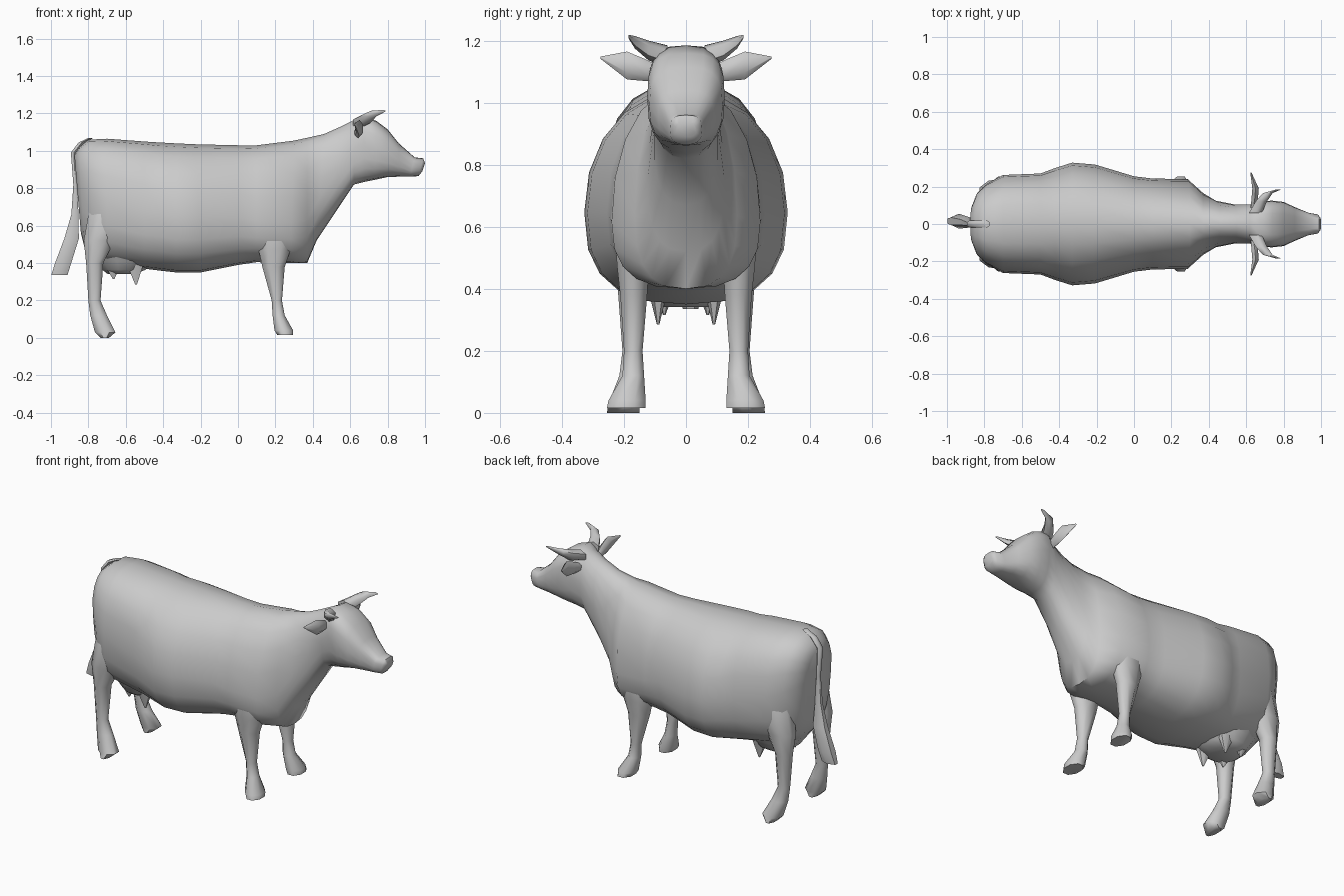
import bpy, math
from mathutils import Vector


def make_loft(name, rings, mirror=False, angle=60):
    # Skin a list of equal-sized rings, cap both ends, optionally mirror left/right
    n = len(rings[0])
    verts = [p for r in rings for p in r]
    faces = [(i * n + j, i * n + (j + 1) % n, (i + 1) * n + (j + 1) % n, (i + 1) * n + j)
             for i in range(len(rings) - 1) for j in range(n)]
    faces += [tuple(reversed(range(n))), tuple(range(len(verts) - n, len(verts)))]
    mesh = bpy.data.meshes.new(name)
    mesh.from_pydata(verts, [], faces)
    ob = bpy.data.objects.new(name, mesh)
    bpy.context.collection.objects.link(ob)
    for o in bpy.context.selected_objects:
        o.select_set(False)
    bpy.context.view_layer.objects.active = ob
    ob.select_set(True)
    bpy.ops.object.mode_set(mode='EDIT')
    bpy.ops.mesh.select_all(action='SELECT')
    bpy.ops.mesh.normals_make_consistent(inside=False)
    bpy.ops.object.mode_set(mode='OBJECT')
    bpy.ops.object.shade_smooth_by_angle(angle=math.radians(angle))
    if mirror:
        mod = ob.modifiers.new("mirror", 'MIRROR')
        mod.use_axis = (False, True, False)
        mod.use_mirror_merge = False
    return ob


def power(c, p):
    return math.copysign(abs(c) ** (2 / p), c)


def section(xt, zt, xb, zb, w, f, p=2.1, n=20):
    # Slanted egg section between a top and a bottom point; widest at fraction f
    top, bot = Vector((xt, 0, zt)), Vector((xb, 0, zb))
    mid = bot.lerp(top, f)
    ring = []
    for k in range(n):
        a = 2 * math.pi * k / n
        s = math.sin(a)
        q = p if s > 0 else 2.6
        end = top if s > 0 else bot
        ring.append(mid + (end - mid) * abs(power(s, q)) + Vector((0, w * power(math.cos(a), q), 0)))
    return ring


def oval(c, rx, r2, axis, n=8):
    # Oval ring spanned by x and either y or z
    return [Vector(c) + Vector((rx * math.cos(t), 0, 0)) + axis * r2 * math.sin(t)
            for t in (2 * math.pi * (k + .5) / n for k in range(n))]


Y, Z = Vector((0, 1, 0)), Vector((0, 0, 1))

# Trunk, neck and head: top x,z / bottom x,z / half width / height of widest point
rump = [(-.875, .98, -.84, .56, .10, .6), (-.85, 1.02, -.82, .48, .165, .6),
        (-.80, 1.06, -.77, .43, .215, .55), (-.70, 1.065, -.70, .40, .262, .5),
        (-.50, 1.05, -.50, .37, .27, .45)]
belly = [(-.42, 1.045, -.42, .36, .30, .45), (-.33, 1.04, -.33, .35, .328, .43),
         (-.22, 1.035, -.20, .35, .318, .43), (0, 1.03, 0, .39, .255, .4),
         (.10, 1.03, .10, .405, .243, .35), (.30, 1.055, .28, .40, .24, .33),
         (.37, 1.07, .37, .40, .165, .35), (.46, 1.09, .42, .52, .125, .4),
         (.55, 1.13, .52, .67, .105, .5), (.62, 1.165, .62, .82, .105, .55)]
head = [(.67, 1.185, .68, .835, .12, .6), (.74, 1.16, .73, .845, .125, .55),
        (.80, 1.115, .80, .86, .118, .5), (.86, 1.04, .86, .862, .09, .5),
        (.945, .965, .92, .862, .06, .5), (.99, .96, .965, .865, .052, .5),
        (1.0, .935, .985, .89, .035, .5)]
make_loft("body", [section(*s, p=2.5) for s in rump] + [section(*s) for s in belly]
          + [section(*s, p=3) for s in head])


# Legs: x range, y range, height
def leg(name, levels):
    make_loft(name, [oval(((a + b) / 2, (c + d) / 2, z), (b - a) / 2 * 1.08, (d - c) / 2 * 1.08, Y)
                     for a, b, c, d, z in levels], mirror=True)


leg("front_leg", [(.10, .27, .09, .19, .78), (.09, .30, .11, .232, .60), (.11, .28, .12, .222, .47),
                  (.13, .25, .125, .212, .38), (.18, .235, .14, .20, .20), (.185, .25, .135, .205, .12),
                  (.195, .295, .13, .25, .04), (.21, .295, .13, .255, .015)])
leg("hind_leg", [(-.77, -.58, .06, .18, .82), (-.80, -.58, .09, .238, .66), (-.825, -.66, .11, .232, .52),
                 (-.812, -.72, .13, .22, .40), (-.80, -.735, .15, .205, .20),
                 (-.79, -.70, .15, .215, .12), (-.765, -.655, .15, .25, .03), (-.735, -.69, .15, .255, 0)])

# Horns and ears: centre, x radius, z radius
make_loft("horn", [oval(c, rx, rz, Z, 6) for c, rx, rz in [
    ((.65, .06, 1.15), .04, .035), ((.68, .12, 1.168), .035, .032),
    ((.715, .165, 1.195), .03, .02), ((.775, .185, 1.213), .015, .006)]], mirror=True)
make_loft("ear", [oval(c, rx, rz, Z, 6) for c, rx, rz in [
    ((.635, .07, 1.09), .015, .02), ((.645, .13, 1.105), .02, .035),
    ((.65, .19, 1.12), .02, .045), ((.625, .275, 1.145), .004, .004)]], mirror=True)

# Tail with tuft
make_loft("tail", [oval(c, rx, ry, Y, 6) for c, rx, ry in [
    ((-.785, 0, 1.07), .015, .018), ((-.835, 0, 1.045), .02, .02), ((-.878, 0, .99), .018, .02),
    ((-.87, 0, .82), .012, .014), ((-.872, 0, .66), .022, .018), ((-.89, .01, .53), .045, .03),
    ((-.935, .015, .40), .05, .04), ((-.955, .015, .335), .05, .025)]])

# Udder and teats
make_loft("udder", [oval((x, 0, z), rx, ry, Y, 12) for x, z, rx, ry in [
    (-.60, .48, .22, .19), (-.605, .41, .16, .15), (-.61, .365, .12, .125), (-.62, .342, .08, .09)]])
for name, x, y, tip in [("front_teat", -.55, .09, .285), ("rear_teat", -.67, .07, .315)]:
    make_loft(name, [oval((x, y, .39), .05, .03, Y, 6), oval((x + .005, y, tip), .005, .004, Y, 6)],
              mirror=True)
